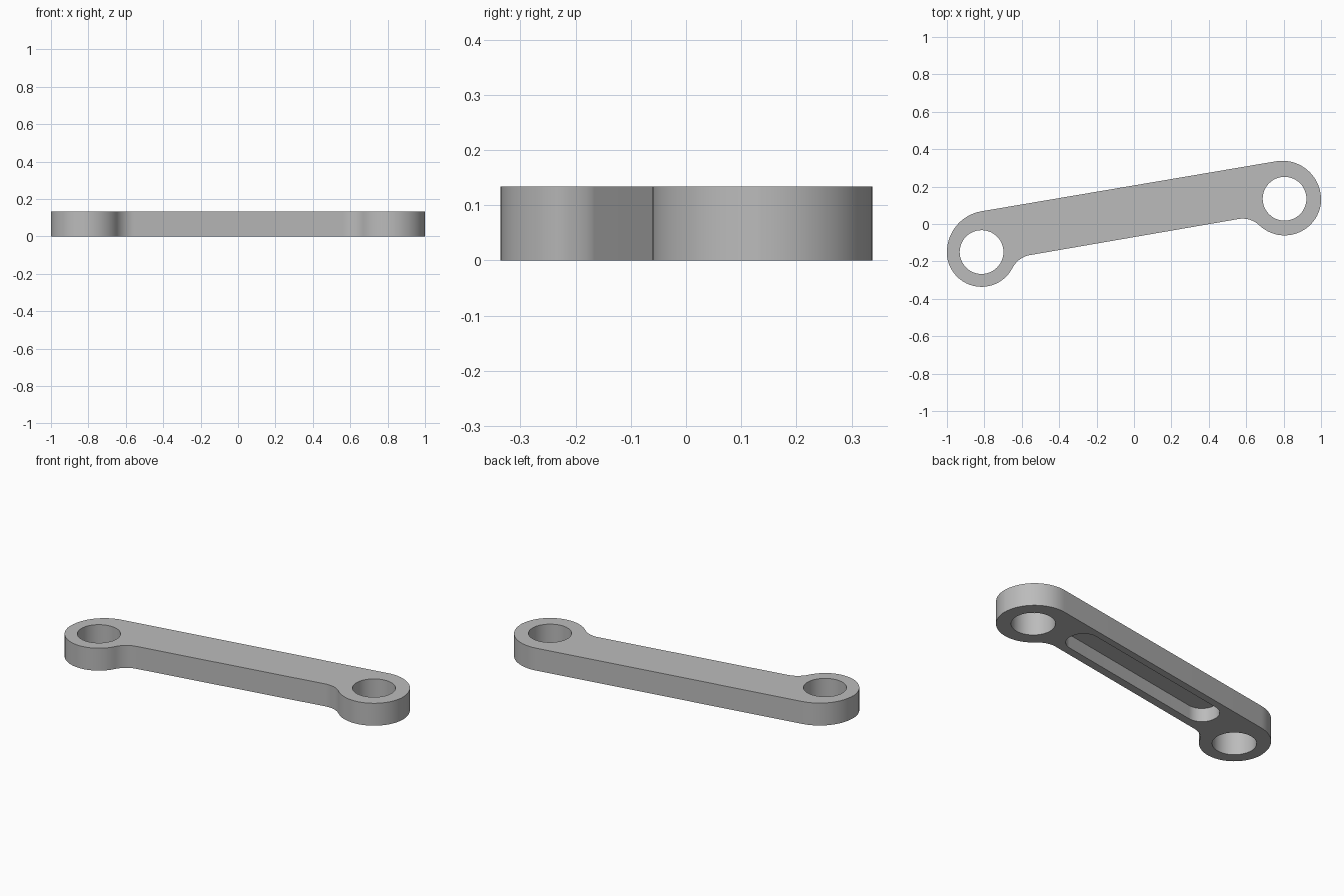
import bpy
import bmesh
import math
from mathutils import Vector

cube = bpy.data.objects.get("Cube")
if cube:
    bpy.data.objects.remove(cube, do_unlink=True)

HEIGHT = 0.134
POCKET_DEPTH = 0.08
TILT = math.atan(0.173)
ALONG = Vector((math.cos(TILT), math.sin(TILT)))
ACROSS = Vector((-ALONG.y, ALONG.x))
LEFT_HOLE, RIGHT_HOLE = Vector((-0.815, -0.15)), Vector((0.805, 0.135))
LEFT_RADIUS, RIGHT_RADIUS, HOLE_RADIUS = 0.186, 0.196, 0.117
FILLET = 0.13

grey = bpy.data.materials.new("grey metal")
grey.use_nodes = True
GREY = (0.5, 0.5, 0.5, 1)
grey.diffuse_color = GREY
grey.node_tree.nodes["Principled BSDF"].inputs["Base Color"].default_value = GREY


def arc(centre, radius, start, end, steps=16):
    """Points on an arc, angles in radians."""
    return [centre + radius * Vector((math.cos(a), math.sin(a)))
            for a in (start + (end - start) * i / steps for i in range(steps + 1))]


def prism(name, points, bottom, top):
    """Extrude a closed outline between two heights."""
    bm = bmesh.new()
    face = bm.faces.new([bm.verts.new((p.x, p.y, bottom)) for p in points])
    new = bmesh.ops.extrude_face_region(bm, geom=[face])["geom"]
    bmesh.ops.translate(bm, vec=(0, 0, top - bottom),
                        verts=[v for v in new if isinstance(v, bmesh.types.BMVert)])
    bmesh.ops.remove_doubles(bm, verts=bm.verts, dist=0.0001)
    bmesh.ops.recalc_face_normals(bm, faces=bm.faces)
    mesh = bpy.data.meshes.new(name)
    bm.to_mesh(mesh)
    bm.free()
    mesh.materials.append(grey)
    obj = bpy.data.objects.new(name, mesh)
    bpy.context.collection.objects.link(obj)
    return obj


def fillet_centre(boss, radius, side):
    """Centre of the circle touching the lower edge line and a boss."""
    base = Vector((0, -0.07)) - ACROSS * FILLET
    offset = boss - base
    reach = math.sqrt((radius + FILLET) ** 2 - offset.dot(ACROSS) ** 2)
    return base + ALONG * (offset.dot(ALONG) + side * reach)


def angle(v):
    return math.atan2(v.y, v.x)


# Lever outline, counter-clockwise from the lower left fillet
normal_angle = math.pi / 2 + TILT
left_f = fillet_centre(LEFT_HOLE, LEFT_RADIUS, 1)
right_f = fillet_centre(RIGHT_HOLE, RIGHT_RADIUS, -1)
left_join, right_join = angle(left_f - LEFT_HOLE), angle(right_f - RIGHT_HOLE)
outline = arc(left_f, FILLET, left_join + math.pi, normal_angle)
outline += arc(right_f, FILLET, normal_angle, right_join + math.pi)
outline += arc(RIGHT_HOLE, RIGHT_RADIUS, right_join, 0, 24)
outline += arc(Vector((0.793, 0.131)), 0.207, 0, normal_angle, 20)
outline += arc(Vector((-0.779, -0.15)), 0.221, normal_angle, math.pi, 16)
outline += arc(LEFT_HOLE, LEFT_RADIUS, math.pi, left_join + math.tau, 24)
lever = prism("lever_arm", outline, 0, HEIGHT)

# Rounded pocket in the underside
middle = Vector((0, 0.0715))
corner = 0.088
pocket = []
for i, (sx, sy) in enumerate(((1, 1), (-1, 1), (-1, -1), (1, -1))):
    centre = middle + ALONG * sx * (0.575 - corner) + ACROSS * sy * (0.092 - corner)
    start = TILT + i * math.pi / 2
    pocket += arc(centre, corner, start, start + math.pi / 2, 12)
cutters = [prism("pocket_cutter", pocket, -0.1, POCKET_DEPTH)]

# Through holes at both ends
for name, centre in (("left_hole_cutter", RIGHT_HOLE), ("right_hole_cutter", LEFT_HOLE)):
    cutters.append(prism(name, arc(centre, HOLE_RADIUS, 0, math.tau, 48), -0.1, HEIGHT + 0.1))

bpy.ops.object.select_all(action="DESELECT")
bpy.context.view_layer.objects.active = lever
lever.select_set(True)
for cutter in cutters:
    cutter.hide_render = True
    cut = lever.modifiers.new(cutter.name, "BOOLEAN")
    cut.operation = "DIFFERENCE"
    cut.solver = "EXACT"
    cut.object = cutter
    bpy.ops.object.modifier_apply(modifier=cut.name)
    bpy.data.objects.remove(cutter, do_unlink=True)

bpy.ops.object.shade_smooth_by_angle(angle=math.radians(30))
